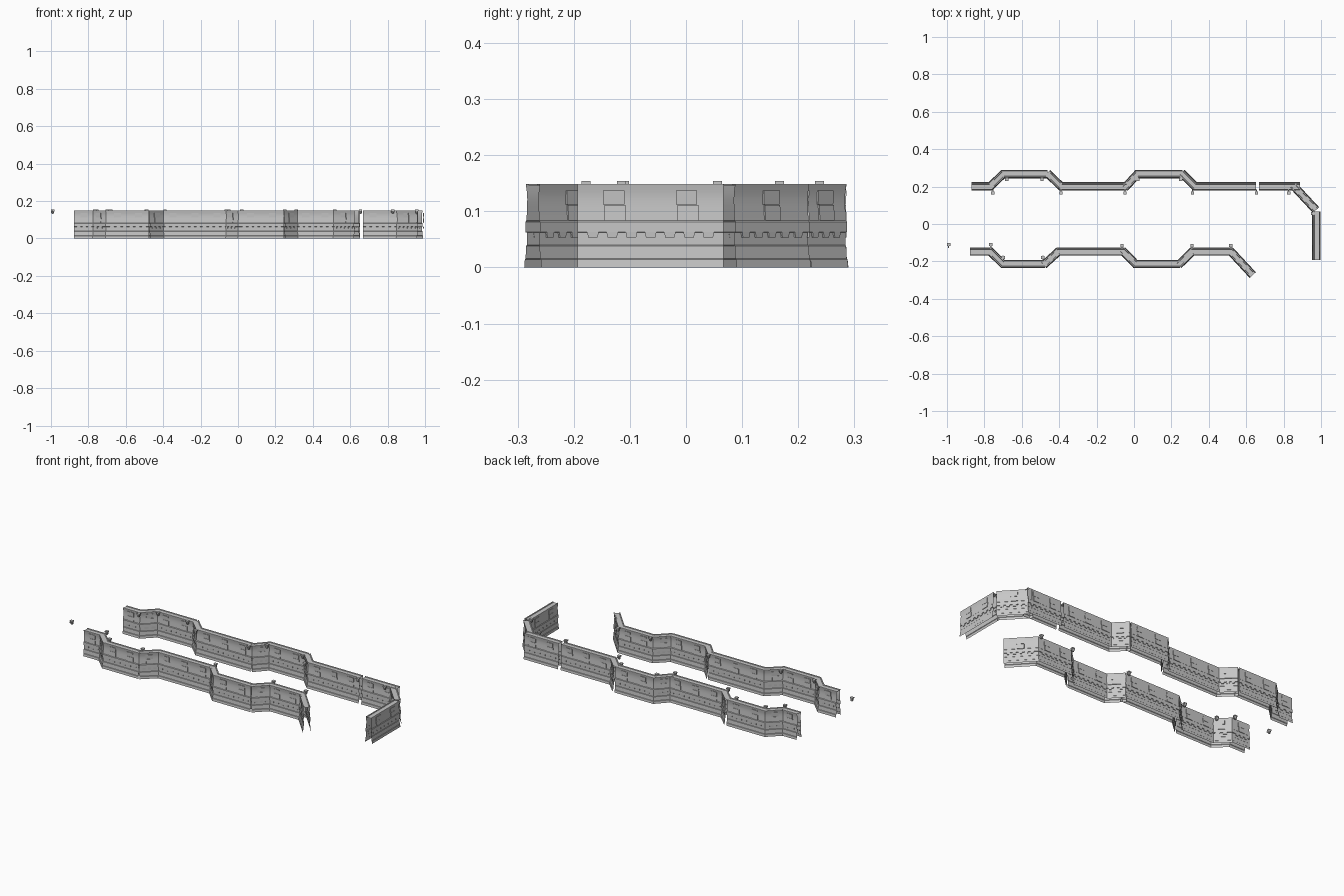
import bpy, bmesh
from mathutils import Vector, Matrix

if "Cube" in bpy.data.objects:
    bpy.data.objects.remove(bpy.data.objects["Cube"])

GREY = bpy.data.materials.new("concrete grey")
GREY.diffuse_color = (.57, .57, .57, 1)
GREY.use_nodes = True
GREY.node_tree.nodes["Principled BSDF"].inputs["Base Color"].default_value = GREY.diffuse_color

# Half cross-section (half width, height), from foot to top channel
HALF = [(.0225, 0), (.0210, .014), (.0190, .016), (.0175, .038), (.0158, .040),
        (.0158, .062), (.0195, .063), (.0195, .081), (.0165, .084), (.0150, .108),
        (.0145, .122), (.0155, .134), (.0180, .147), (.0175, .149), (.0120, .149),
        (.0110, .146)]
SECTION = HALF + [(-w, z) for w, z in reversed(HALF)]

def width_at(z):
    for (w0, z0), (w1, z1) in zip(HALF, HALF[1:]):
        if z0 <= z <= z1:
            return w0 + (w1 - w0) * (z - z0) / (z1 - z0)
    return HALF[-1][0]

def plate(bm, a, d, n, s0, s1, z0, z1, w0, w1, depth, taper=0):
    """Raised plate on a wall side: outer face plus four returns."""
    def pt(s, z, w):
        p = a + d * s + n * w
        return bm.verts.new((p.x, p.y, z))
    ring = [(s0 + taper, z0, w0), (s1 - taper, z0, w0), (s1, z1, w1), (s0, z1, w1)]
    out = [pt(*r) for r in ring]
    back = [pt(s, z, w - depth) for s, z, w in ring]
    bm.faces.new(out)
    for i in range(4):
        j = (i + 1) % 4
        bm.faces.new((out[j], out[i], back[i], back[j]))

def finish(bm, name):
    me = bpy.data.meshes.new(name)
    bm.to_mesh(me)
    bm.free()
    me.materials.append(GREY)
    ob = bpy.data.objects.new(name, me)
    bpy.context.collection.objects.link(ob)
    return ob

def wall(name, points):
    pts = [Vector(p) for p in points]
    dirs = [(b - a).normalized() for a, b in zip(pts, pts[1:])]
    bm = bmesh.new()
    # Hollow shell swept along the path with mitred corners
    rows = []
    for i, p in enumerate(pts):
        d0, d1 = dirs[max(i - 1, 0)], dirs[min(i, len(dirs) - 1)]
        n0, n1 = Vector((d0.y, -d0.x)), Vector((d1.y, -d1.x))
        m = (n0 + n1).normalized()
        m /= m.dot(n0)
        rows.append([bm.verts.new((p.x + m.x * w, p.y + m.y * w, z)) for w, z in SECTION])
    for r0, r1 in zip(rows, rows[1:]):
        for k in range(len(SECTION) - 1):
            bm.faces.new((r0[k], r1[k], r1[k + 1], r0[k + 1]))
    # Teeth and panels on both sides of each straight run
    for a, b, d in zip(pts, pts[1:], dirs):
        length = (b - a).length
        for side in (1, -1):
            n = Vector((d.y, -d.x)) * side
            o, e = (a, d) if side == 1 else (b, -d)
            count = max(1, round((length - .02) / .032))
            step = (length - .02) / count
            for i in range(count):
                s = .01 + step * (i + .2)
                plate(bm, o, e, n, s, s + step * .6, .053, .0635, .0190, .0195, .004, .002)
            count = max(1, round(length / .13))
            step = length / count
            for i in range(count):
                c = step * (i + .5)
                h = min(.02, length * .2)
                for s0, s1, z0, z1 in ((c - h, c + h * .9, .112, .137),
                                       (c - h * .85, c + h, .084, .111)):
                    plate(bm, o, e, n, s0, s1, z0, z1,
                          width_at(z0) + .003, width_at(z1) + .003, .004)
    ob = finish(bm, name)
    bpy.ops.object.select_all(action='DESELECT')
    ob.select_set(True)
    bpy.context.view_layer.objects.active = ob
    bpy.ops.object.shade_smooth_by_angle(angle=0.4)

# Rear wall runs
wall("rear_wall_left", [(-.868, .201), (-.768, .201), (-.700, .267), (-.462, .267)])
wall("rear_wall_middle", [(-.464, .273), (-.39, .201), (-.04, .201)])
wall("rear_wall_bay", [(-.050, .193), (.018, .267), (.258, .267)])
wall("rear_wall_right", [(.254, .273), (.326, .201), (.651, .201)])
wall("rear_wall_end", [(.667, .201), (.888, .201)])
wall("corner_wall", [(.850, .207), (.973, .075)])
wall("side_wall", [(.975, .067), (.975, -.193)])
# Front wall runs
wall("front_wall_left", [(-.877, -.147), (-.768, -.147), (-.700, -.214), (-.476, -.214)])
wall("front_wall_middle", [(-.484, -.220), (-.404, -.147), (-.053, -.147)])
wall("front_wall_bay", [(-.064, -.139), (.008, -.214), (.245, -.214)])
wall("front_wall_right", [(.237, -.220), (.312, -.147), (.518, -.147), (.635, -.273)])

# Small lamps along the inner sides; reach points toward the wall
def lamp(name, x, y, reach):
    bm = bmesh.new()
    def box(cx, cy, cz, sx, sy, sz):
        bmesh.ops.create_cube(bm, size=1, matrix=Matrix.Translation((cx, cy, cz))
                              @ Matrix.Diagonal((sx, sy, sz, 1)))
    bmesh.ops.create_cone(bm, cap_ends=True, segments=8, radius1=.007, radius2=.009,
                          depth=.014, matrix=Matrix.Translation((x, y, .141)))
    box(x, y, .151, .018, .016, .006)
    box(x, y + reach * .008, .147, .006, .018, .004)
    box(x, y, .133, .006, .006, .004)
    finish(bm, name)

REAR = [(-.755, .167), (-.68, .238), (-.492, .238), (-.39, .167), (-.048, .167),
        (.02, .238), (.25, .238), (.313, .167), (.655, .167), (.827, .167)]
FRONT = [(-.991, -.11), (-.766, -.11), (-.70, -.178), (-.487, -.178), (-.064, -.115),
         (.31, -.115), (.518, -.115)]
for i, (x, y) in enumerate(REAR):
    lamp(f"rear_lamp_{i}", x, y, 1)
for i, (x, y) in enumerate(FRONT):
    lamp(f"front_lamp_{i}", x, y, -1)
lamp("side_lamp", .955, .056, 0)
